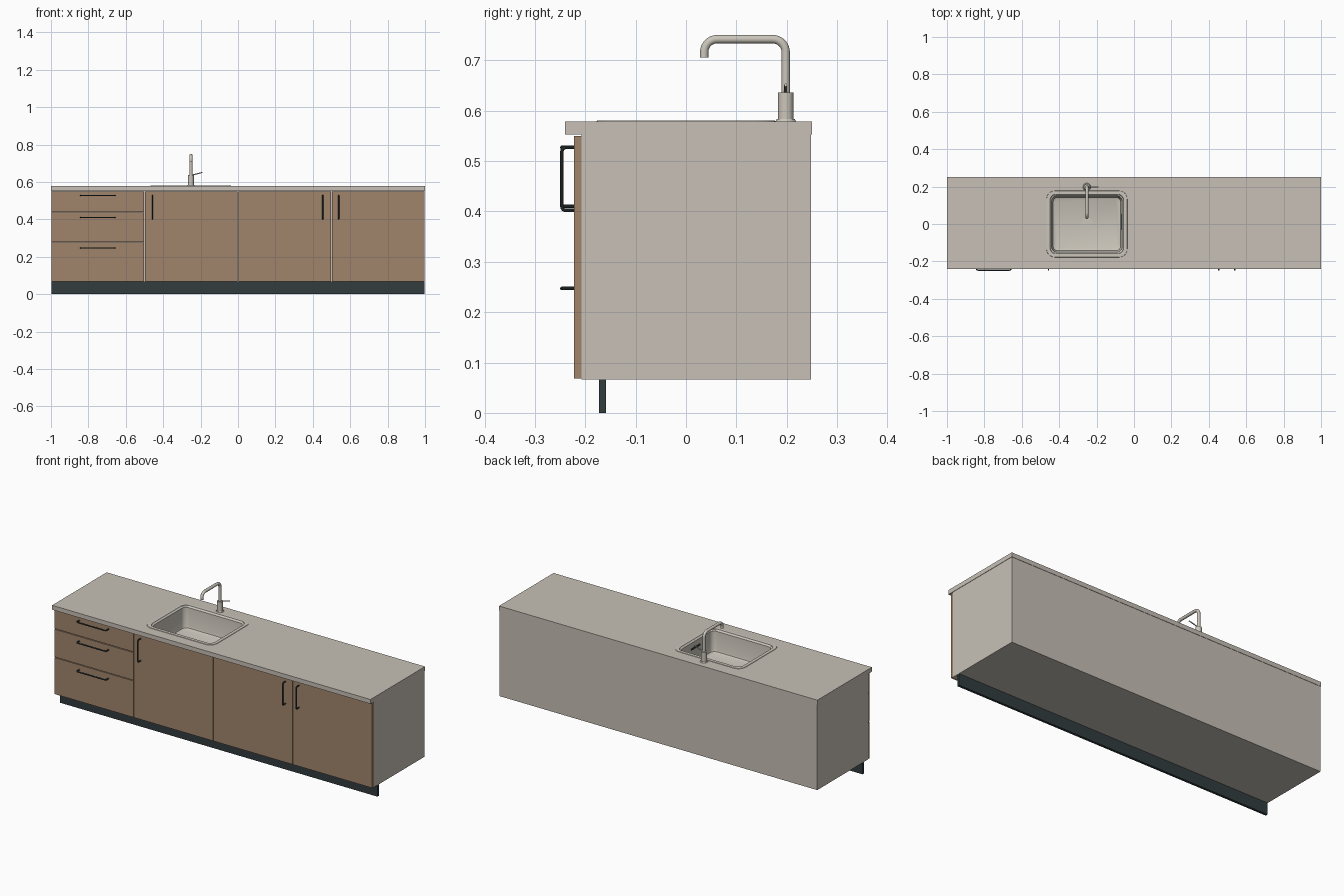
import bpy, bmesh, math
from mathutils import Vector

if "Cube" in bpy.data.objects:
    bpy.data.objects.remove(bpy.data.objects["Cube"])


def material(name, srgb):
    m = bpy.data.materials.new(name)
    lin = [((c / 255 + 0.055) / 1.055) ** 2.4 for c in srgb]
    m.diffuse_color = (*lin, 1)
    m.use_nodes = True
    m.node_tree.nodes["Principled BSDF"].inputs["Base Color"].default_value = m.diffuse_color
    return m


BEIGE = material("warm beige", (199, 192, 182))
WOOD = material("brown wood", (160, 132, 107))
DARK = material("dark slate", (50, 60, 62))
STEEL = material("pale steel", (203, 198, 187))


def finish(bm, name, mat, smooth=False):
    bmesh.ops.recalc_face_normals(bm, faces=bm.faces)
    me = bpy.data.meshes.new(name)
    bm.to_mesh(me)
    bm.free()
    ob = bpy.data.objects.new(name, me)
    bpy.context.collection.objects.link(ob)
    me.materials.append(mat)
    if smooth:
        shade(ob)
    return ob


def shade(ob):
    bpy.ops.object.select_all(action='DESELECT')
    ob.select_set(True)
    bpy.context.view_layer.objects.active = ob
    bpy.ops.object.shade_smooth_by_angle(angle=math.radians(35))


def box(name, lo, hi, mat):
    bm = bmesh.new()
    bmesh.ops.create_cube(bm, size=1)
    for v in bm.verts:
        v.co = [lo[i] if v.co[i] < 0 else hi[i] for i in range(3)]
    return finish(bm, name, mat)


def cylinder(name, x, y, z0, z1, r, mat, r_top=None):
    bm = bmesh.new()
    bmesh.ops.create_cone(bm, cap_ends=True, segments=32, radius1=r,
                          radius2=r_top or r, depth=z1 - z0)
    bmesh.ops.translate(bm, verts=bm.verts, vec=(x, y, (z0 + z1) / 2))
    return finish(bm, name, mat, True)


def fillet(points, r, steps=6):
    """Round the inner corners of a path."""
    pts = [Vector(p) for p in points]
    out = [pts[0]]
    for a, b, c in zip(pts, pts[1:], pts[2:]):
        u, w = (a - b).normalized(), (c - b).normalized()
        for i in range(steps + 1):
            t = math.pi / 2 * i / steps
            out.append(b + u * r * (1 - math.sin(t)) + w * r * (1 - math.cos(t)))
    return out + [pts[-1]]


def tube(name, path, radius, mat, res=3):
    cu = bpy.data.curves.new(name, 'CURVE')
    cu.dimensions = '3D'
    cu.bevel_depth = radius
    cu.bevel_resolution = res
    cu.use_fill_caps = True
    sp = cu.splines.new('POLY')
    sp.points.add(len(path) - 1)
    for p, co in zip(sp.points, path):
        p.co = (*co, 1)
    cu.materials.append(mat)
    ob = bpy.data.objects.new(name, cu)
    bpy.context.collection.objects.link(ob)
    bpy.ops.object.select_all(action='DESELECT')
    ob.select_set(True)
    bpy.context.view_layer.objects.active = ob
    bpy.ops.object.convert(target='MESH')
    shade(bpy.context.view_layer.objects.active)


SX = -0.252  # sink and tap centre line


def rounded_loft(name, rings, mat, cap_start=False):
    """Loft rounded rectangles given as (half x, half y, corner radius, z)."""
    bm = bmesh.new()
    prev = None
    for hx, hy, r, z in rings:
        ring = []
        for q, (sx, sy) in enumerate(((1, 1), (-1, 1), (-1, -1), (1, -1))):
            for i in range(9):
                a = (q + i / 8) * math.pi / 2
                ring.append(bm.verts.new((SX + sx * (hx - r) + r * math.cos(a),
                                          sy * (hy - r) + r * math.sin(a), z)))
        if prev:
            for i in range(len(ring)):
                j = (i + 1) % len(ring)
                bm.faces.new((prev[i], prev[j], ring[j], ring[i]))
        elif cap_start:
            bm.faces.new(ring)
        prev = ring
    bm.faces.new(prev)
    return finish(bm, name, mat, True)


# Cabinet body as an open-topped carcass, with plinth below
T = 0.012
box("left_side_panel", (-0.998, -0.207, 0.066), (-0.998 + T, 0.248, 0.553), BEIGE)
box("right_side_panel", (0.998 - T, -0.207, 0.066), (0.998, 0.248, 0.553), BEIGE)
box("back_panel", (-0.998 + T, 0.248 - T, 0.066), (0.998 - T, 0.248, 0.553), BEIGE)
box("bottom_panel", (-0.998 + T, -0.207, 0.066), (0.998 - T, 0.248 - T, 0.066 + T), BEIGE)
box("front_frame", (-0.998 + T, -0.207, 0.066 + T), (0.998 - T, -0.207 + T, 0.553), BEIGE)
box("plinth", (-0.997, -0.173, 0), (0.997, -0.159, 0.066), DARK)

# Countertop with a sink opening
top = box("countertop", (-1, -0.24, 0.553), (1, 0.25, 0.578), BEIGE)
cutter = rounded_loft("sink_cutter", [(0.2, 0.162, 0.034, 0.5), (0.2, 0.162, 0.034, 0.62)],
                      BEIGE, cap_start=True)
cutter.hide_render = True
cutter.hide_viewport = True
cut = top.modifiers.new("sink_opening", 'BOOLEAN')
cut.operation = 'DIFFERENCE'
cut.solver = 'EXACT'
cut.object = cutter

# Drawer fronts and doors
G = 0.002
F0, F1 = -0.222, -0.2072
for i, (z0, z1) in enumerate(((0.068, 0.275), (0.279, 0.436), (0.44, 0.55))):
    box(f"drawer_front_{i + 1}", (-0.998, F0, z0), (-0.5 - G, F1, z1), WOOD)
for i, x in enumerate((-0.5, 0.0, 0.5)):
    box(f"door_{i + 1}", (x + G, F0, 0.068), (min(x + 0.5 - G, 0.998), F1, 0.55), WOOD)

# Bar handles
R, HY = 0.0037, -0.2463
for i, z in enumerate((0.247, 0.41, 0.527)):
    path = [(-0.842, F0, z), (-0.842, HY, z), (-0.658, HY, z), (-0.658, F0, z)]
    tube(f"drawer_handle_{i + 1}", fillet(path, 0.008), R, DARK)
for i, x in enumerate((-0.457, 0.453, 0.538)):
    path = [(x, F0, 0.402), (x, HY, 0.402), (x, HY, 0.527), (x, F0, 0.527)]
    tube(f"door_handle_{i + 1}", fillet(path, 0.008), R, DARK)

# Sink: flange, stepped lip, walls and floor
rounded_loft("sink", [
    (0.216, 0.178, 0.045, 0.578), (0.215, 0.177, 0.044, 0.580),
    (0.197, 0.159, 0.032, 0.580), (0.195, 0.157, 0.030, 0.576),
    (0.188, 0.150, 0.028, 0.572), (0.184, 0.146, 0.028, 0.470),
    (0.181, 0.143, 0.027, 0.460), (0.172, 0.134, 0.025, 0.455)], STEEL)
cylinder("sink_drain", SX, 0, 0.455, 0.459, 0.034, STEEL)
box("overflow_slot", (SX + 0.181, -0.03, 0.535), (SX + 0.1885, 0.05, 0.542), DARK)

# Tap: base, body, bent spout and side lever
TY = 0.198
cylinder("tap_base", SX, TY, 0.578, 0.583, 0.021, STEEL, 0.018)
cylinder("tap_body", SX, TY, 0.583, 0.636, 0.0155, STEEL)
spout = [(SX, TY, 0.63), (SX, TY, 0.742), (SX, 0.036, 0.742), (SX, 0.036, 0.706)]
tube("tap_spout", fillet(spout, 0.026, 8), 0.0085, STEEL, 5)
tube("tap_lever", [Vector((SX + 0.008, TY, 0.637)), Vector((SX + 0.062, TY, 0.651))],
     0.003, STEEL)
